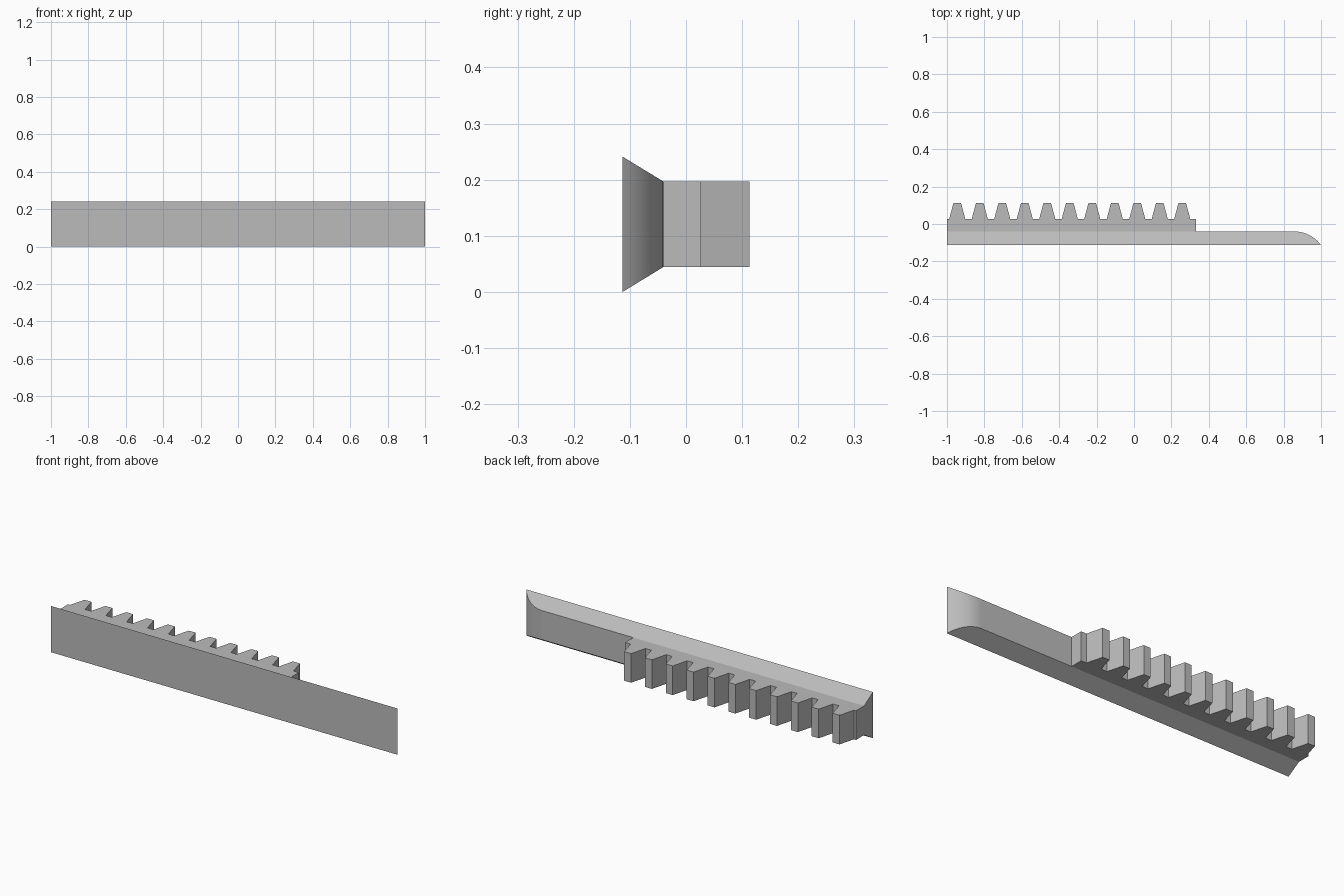
import bpy, bmesh, math

if "Cube" in bpy.data.objects:
    bpy.data.objects.remove(bpy.data.objects["Cube"], do_unlink=True)

FRONT, BACK, ROOT, CREST = -0.113, -0.04, 0.027, 0.113   # depth levels along y
MID, HALF_FRONT, HALF_BACK = 0.1205, 0.1205, 0.076       # height centre, half heights

grey = bpy.data.materials.new("plain grey")
grey.use_nodes = True
colour = (0.5, 0.5, 0.5, 1)
grey.diffuse_color = colour
grey.node_tree.nodes["Principled BSDF"].inputs["Base Color"].default_value = colour


def half_height(y):
    """Dovetail section: tall at the front, narrowing to the back."""
    t = min(max((y - FRONT) / (BACK - FRONT), 0), 1)
    return HALF_FRONT + t * (HALF_BACK - HALF_FRONT)


def extrude_outline(name, outline):
    """Solid from a plan outline, with the height set by depth."""
    bm = bmesh.new()
    low = [bm.verts.new((x, y, MID - half_height(y))) for x, y in outline]
    high = [bm.verts.new((x, y, MID + half_height(y))) for x, y in outline]
    bm.faces.new(low[::-1])
    bm.faces.new(high)
    n = len(outline)
    for i in range(n):
        j = (i + 1) % n
        bm.faces.new((low[i], low[j], high[j], high[i]))
    bmesh.ops.recalc_face_normals(bm, faces=bm.faces)
    mesh = bpy.data.meshes.new(name)
    bm.to_mesh(mesh)
    bm.free()
    mesh.materials.append(grey)
    obj = bpy.data.objects.new(name, mesh)
    bpy.context.collection.objects.link(obj)
    return obj


# Dovetail bar with a rounded nose at its +x end
run, drop = 0.142, BACK - FRONT
radius = (run ** 2 + drop ** 2) / (2 * drop)
sweep = math.asin(run / radius)
STEPS = 16
nose = [(1 - run + radius * math.sin(sweep * i / STEPS),
         BACK - radius * (1 - math.cos(sweep * i / STEPS)))
        for i in range(STEPS, -1, -1)]
bar = extrude_outline("dovetail_bar", [(-1, FRONT)] + nose + [(-1, BACK)])
bpy.ops.object.select_all(action="DESELECT")
bar.select_set(True)
bpy.context.view_layer.objects.active = bar
bpy.ops.object.shade_smooth_by_angle(angle=math.radians(20))

# Toothed rack along the back of the bar
TEETH, PITCH, FIRST = 11, 0.1203, -0.945
END = 0.332
outline = [(-1, BACK), (END, BACK), (END, ROOT)]
for i in reversed(range(TEETH)):
    x = FIRST + i * PITCH
    outline += [(x + 0.043, ROOT), (x + 0.020, CREST),
                (x - 0.020, CREST), (x - 0.043, ROOT)]
outline.append((-1, ROOT))
extrude_outline("toothed_rack", outline)
